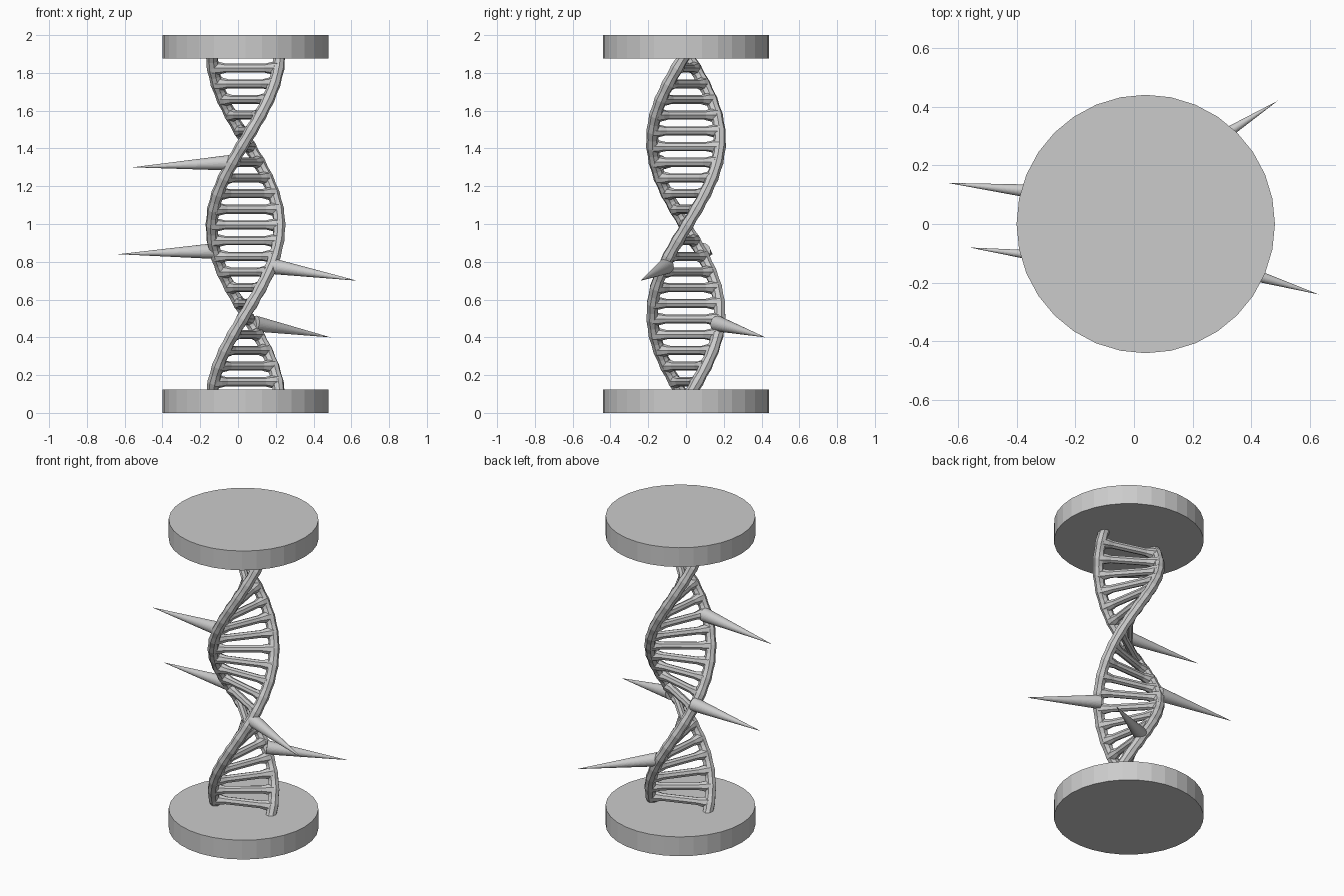
import bpy
from math import cos, sin, pi
from mathutils import Vector

if "Cube" in bpy.data.objects:
    bpy.data.objects.remove(bpy.data.objects["Cube"])

CX = 0.04            # helix and disc axis
R = 0.178            # strand centre-line radius
HALF_TURN = 0.92     # height of half a turn
Z_MID = 0.985


def helix_point(z, phase=0.0, r=R):
    a = pi * (z - Z_MID) / HALF_TURN + phase
    return Vector((CX + r * cos(a), r * sin(a), z))


def tube(name, lines, thickness):
    """Faceted tubes along lists of (point, radius scale), made into one mesh."""
    cu = bpy.data.curves.new(name, 'CURVE')
    cu.dimensions = '3D'
    cu.bevel_depth = thickness
    cu.bevel_resolution = 2
    cu.use_fill_caps = True
    for line in lines:
        sp = cu.splines.new('POLY')
        sp.points.add(len(line) - 1)
        for pt, (co, rad) in zip(sp.points, line):
            pt.co = (*co, 1)
            pt.radius = rad
        sp.use_smooth = False
    ob = bpy.data.objects.new(name, cu)
    bpy.context.collection.objects.link(ob)
    bpy.ops.object.select_all(action='DESELECT')
    ob.select_set(True)
    bpy.context.view_layer.objects.active = ob
    bpy.ops.object.convert(target='MESH')


# End discs
for name, z in (("base_disc", 0.0625), ("top_disc", 1.9375)):
    bpy.ops.mesh.primitive_cylinder_add(vertices=32, radius=0.44, depth=0.125,
                                        location=(CX, 0, z))
    bpy.context.object.name = name

# Two twisted strands
STEP = 0.083
for name, phase in (("strand_a", 0.0), ("strand_b", pi)):
    zs = [0.082 + STEP * k / 2 for k in range(45)]
    tube(name, [[(helix_point(z, phase), 1.06 if k % 2 == 0 else 0.94)
                 for k, z in enumerate(zs)]], 0.033)

# Rungs, flared where they meet the strands
rungs = []
for k in range(-1, 22):
    z = 0.165 + STEP * k
    rungs.append([(helix_point(z, 0, R * f), s) for f, s in
                  ((1, 1.5), (0.8, 1.35), (0.6, 1.0), (-0.6, 1.0), (-0.8, 1.35), (-1, 1.5))])
tube("rungs", rungs, 0.024)

# Thorn spikes: base centre, tip
spikes = [((-0.03, -0.145, 1.325), (-0.56, -0.08, 1.30)),
          ((-0.12, 0.088, 0.857), (-0.635, 0.14, 0.84)),
          ((0.18, -0.105, 0.777), (0.63, -0.24, 0.70)),
          ((0.09, 0.165, 0.473), (0.49, 0.42, 0.40))]
for i, (b, t) in enumerate(spikes):
    b, t = Vector(b), Vector(t)
    d = t - b
    bpy.ops.mesh.primitive_cone_add(vertices=32, radius1=0.042, radius2=0, depth=d.length,
                                    location=(b + t) / 2,
                                    rotation=d.to_track_quat('Z', 'Y').to_euler())
    bpy.context.object.name = f"spike_{i + 1}"
